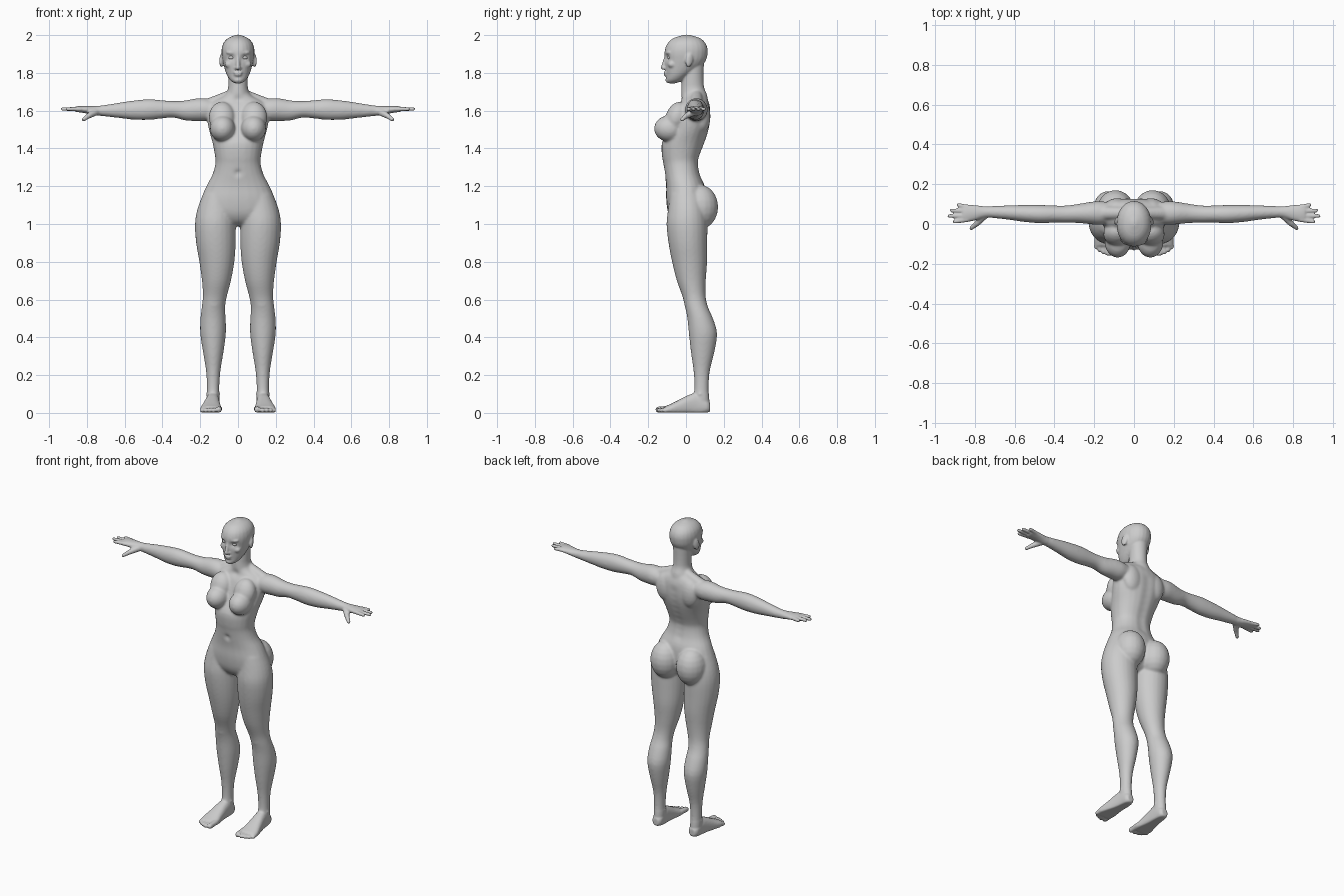
import bpy, bmesh, math
from mathutils import Vector, Euler

verts, faces = [], []
AXES = {'X': lambda t, a, b: (t, a, b), 'Y': lambda t, a, b: (a, t, b), 'Z': lambda t, a, b: (a, b, t)}


def skin(rings):
    """Close a list of equal point rings into a solid."""
    base, n = len(verts), len(rings[0])
    for ring in rings:
        verts.extend(ring)
    for i in range(len(rings) - 1):
        for k in range(n):
            a, b = base + i*n + k, base + i*n + (k+1) % n
            faces.append((a, b, b+n, a+n))
    faces.append(tuple(range(base, base+n)))
    faces.append(tuple(range(len(verts)-n, len(verts))))


def catmull(p, q, r, s, u):
    return [0.5 * (2*b + (c-a)*u + (2*a-5*b+4*c-d)*u*u + (3*b-a-3*c+d)*u**3) for a, b, c, d in zip(p, q, r, s)]


def loft(rows, axis, side=1, power=2.0, n=24, sub=3):
    """Smooth skin through rows of (position, centre a, centre b, radius a, radius b)."""
    fine = []
    for i in range(len(rows) - 1):
        p, s = rows[max(i-1, 0)], rows[min(i+2, len(rows)-1)]
        fine += [catmull(p, rows[i], rows[i+1], s, k/sub) for k in range(sub)]
    fine.append(rows[-1])
    rings = []
    for t, a, b, ra, rb in fine:
        ring = []
        for k in range(n):
            c, s = math.cos(2*math.pi*k/n), math.sin(2*math.pi*k/n)
            c = math.copysign(abs(c)**(2/power), c)
            s = math.copysign(abs(s)**(2/power), s)
            x, y, z = AXES[axis](t, a + ra*c, b + rb*s)
            ring.append((x*side, y, max(z, 0.002)))
        rings.append(ring)
    skin(rings)


def blob(c, r, side=1, rot=(0, 0, 0), n=20, m=11):
    """Turned ellipsoid."""
    turn, rings = Euler(rot).to_matrix(), []
    for i in range(m):
        f = math.pi*(.02 + .96*i/(m-1))
        ring = []
        for k in range(n):
            g = 2*math.pi*k/n
            p = turn @ Vector((r[0]*math.sin(f)*math.cos(g), r[1]*math.sin(f)*math.sin(g), r[2]*math.cos(f)))
            ring.append(((c[0]+p.x)*side, c[1]+p.y, c[2]+p.z))
        rings.append(ring)
    skin(rings)


def digit(p, q, r0, r1, side, n=12):
    """Rounded, tapered rod."""
    p, q = Vector(p), Vector(q)
    d = (q - p).normalized()
    u = d.orthogonal().normalized()
    w = d.cross(u)
    rings = []
    for c, r, angles in ((p, r0, (-85, -55, -25, 0)), (q, r1, (0, 25, 55, 85))):
        for deg in angles:
            h, rr = r*math.sin(math.radians(deg)), r*math.cos(math.radians(deg))
            pts = [c + d*h + (u*math.cos(2*math.pi*k/n) + w*math.sin(2*math.pi*k/n))*rr for k in range(n)]
            rings.append([(v.x*side, v.y, v.z) for v in pts])
    skin(rings)


# torso
loft([(.99, 0, 0, .05, .035), (1.015, 0, 0, .13, .07), (1.06, 0, 0, .195, .095), (1.13, 0, 0, .195, .105),
      (1.2, 0, -.003, .168, .102), (1.26, 0, -.018, .136, .094), (1.32, 0, -.027, .12, .093),
      (1.36, 0, -.027, .122, .1), (1.43, 0, -.014, .135, .114), (1.5, 0, .015, .154, .107),
      (1.56, 0, .03, .164, .1), (1.62, 0, .04, .16, .087), (1.652, 0, .045, .13, .073),
      (1.675, 0, .042, .082, .066), (1.7, 0, .038, .055, .058)], 'Z', power=2.2)
# neck
loft([(1.62, 0, .045, .09, .075), (1.68, 0, .043, .066, .07), (1.72, 0, .036, .053, .061),
      (1.77, 0, .036, .052, .057), (1.85, 0, .04, .055, .055)], 'Z')
# head
loft([(1.745, 0, -.075, .018, .022), (1.76, 0, -.062, .04, .044), (1.785, 0, -.045, .057, .06),
      (1.81, 0, -.029, .067, .079), (1.84, 0, -.012, .076, .099), (1.87, 0, -.002, .083, .109),
      (1.9, 0, 0, .087, .114), (1.93, 0, .002, .086, .112), (1.96, 0, .003, .076, .098),
      (1.985, 0, .004, .051, .068), (2.002, 0, .004, .01, .012)], 'Z', power=2.1)
# nose, lips, chin
digit((0, -.108, 1.885), (0, -.122, 1.828), .008, .012, 1)
blob((0, -.108, 1.802), (.024, .012, .006))
blob((0, -.106, 1.79), (.021, .012, .007))
blob((0, -.092, 1.762), (.024, .017, .016))

for s in (1, -1):
    # nostril, brow, cheek and ear
    blob((.009, -.115, 1.825), (.009, .01, .008), s)
    blob((.036, -.096, 1.905), (.03, .012, .008), s, (0, -.15, .35))
    blob((.045, -.075, 1.845), (.026, .022, .02), s)
    blob((.087, .017, 1.867), (.01, .021, .038), s, (-.2, 0, .35))
    # chest
    blob((.082, -.088, 1.505), (.067, .082, .07), s)
    blob((.085, -.05, 1.565), (.07, .058, .085), s, (-.35, 0, 0))
    # shoulder blade and shoulder slope
    blob((.085, .085, 1.57), (.065, .045, .09), s)
    digit((.03, .055, 1.685), (.17, .055, 1.622), .03, .038, s)
    # buttock
    blob((.093, .072, 1.09), (.093, .099, .118), s)
    # leg
    loft([(1.16, .105, 0, .08, .085), (1.08, .115, .005, .1, .1), (1.0, .12, .005, .108, .108),
          (.9, .117, .01, .105, .103), (.8, .112, .019, .093, .093), (.7, .114, .028, .077, .077),
          (.62, .122, .042, .064, .062), (.56, .13, .056, .062, .061), (.5, .132, .075, .067, .068),
          (.42, .132, .09, .068, .075), (.32, .131, .088, .054, .062), (.22, .131, .083, .038, .043),
          (.13, .132, .082, .033, .038), (.07, .132, .08, .034, .044), (.01, .132, .08, .03, .045)], 'Z', s)
    # kneecap and ankle bones
    blob((.128, .015, .585), (.04, .025, .045), s)
    blob((.132, .075, .1), (.038, .02, .018), s)
    # foot
    loft([(.128, .132, .03, .018, .022), (.11, .132, .035, .032, .036), (.06, .133, .045, .036, .06),
          (.02, .136, .042, .04, .055), (-.03, .14, .03, .048, .043), (-.08, .143, .02, .057, .028),
          (-.11, .143, .016, .054, .019)], 'Y', s, 2.4)
    # toes
    for x, tip, r in ((.102, -.146, .0165), (.13, -.148, .013), (.152, -.141, .0125),
                      (.172, -.13, .012), (.19, -.115, .0115)):
        digit((x - .002, -.085, r + .006), (x, tip, r + .001), r, r, s)
    # arm and palm
    loft([(.1, .055, 1.605, .05, .045), (.17, .055, 1.605, .06, .06), (.22, .055, 1.605, .056, .06),
          (.28, .053, 1.601, .048, .053), (.34, .05, 1.607, .043, .044), (.4, .05, 1.607, .043, .048),
          (.47, .05, 1.606, .046, .055), (.55, .053, 1.603, .043, .051), (.62, .057, 1.602, .037, .042),
          (.7, .06, 1.6, .031, .031), (.75, .06, 1.6, .029, .025), (.8, .056, 1.605, .039, .02),
          (.84, .054, 1.608, .044, .017), (.86, .053, 1.608, .042, .014)], 'X', s)
    # fingers and thumb
    for y0, y1, tip in ((.021, .012, .902), (.043, .04, .928), (.065, .068, .917), (.086, .095, .882)):
        digit((.838, y0, 1.608), (tip, y1, 1.609), .0125, .0098, s)
    digit((.75, .045, 1.595), (.79, .002, 1.573), .02, .015, s)
    digit((.79, .002, 1.573), (.818, -.021, 1.553), .0145, .0105, s)

# body from all the parts
mesh = bpy.data.meshes.new("body")
mesh.from_pydata(verts, [], faces)
bm = bmesh.new()
bm.from_mesh(mesh)
bmesh.ops.recalc_face_normals(bm, faces=bm.faces)
bm.to_mesh(mesh)
bm.free()
body = bpy.data.objects.new("body", mesh)
bpy.context.collection.objects.link(body)
bpy.context.view_layer.objects.active = body
body.select_set(True)

# fuse the parts into one skin
fuse = body.modifiers.new("fuse", 'REMESH')
fuse.mode = 'VOXEL'
fuse.voxel_size = .006
bpy.ops.object.modifier_apply(modifier="fuse")

# hollows: eye sockets, navel, collar, spine groove
hollows = [((0, 1.27), -1, .014, .012), ((0, 1.66), -1, .018, .008),
           ((.034, 1.882), -1, .016, .012), ((-.034, 1.882), -1, .016, .012)]
hollows += [((0, 1.26 + .04*i), 1, .022, -.005) for i in range(9)]
for v in body.data.vertices:
    x, y, z = v.co
    if abs(x) < .09 and 1.2 < z < 1.93:
        for (cx, cz), face, r, push in hollows:
            d = (x-cx)**2 + (z-cz)**2
            if d < 9*r*r and (y + .01)*face > 0:
                v.co.y += push*math.exp(-d/(r*r))

# soften the joins, keeping face, hands and feet crisper
group = body.vertex_groups.new(name="soft")
group.add([v.index for v in body.data.vertices if abs(v.co.x) < .74 and .1 < v.co.z < 1.74], 1, 'REPLACE')
for name, count, mask in (("blend", 14, "soft"), ("polish", 2, "")):
    sm = body.modifiers.new(name, 'SMOOTH')
    sm.factor, sm.iterations, sm.vertex_group = .5, count, mask
body.data.shade_smooth()

# eyes
for s in (1, -1):
    bpy.ops.mesh.primitive_uv_sphere_add(segments=20, ring_count=10, radius=.015, location=(.034*s, -.084, 1.881))
    eye = bpy.context.object
    eye.name = "eye"
    eye.scale = (1.15, 1, .75)
    eye.data.shade_smooth()
